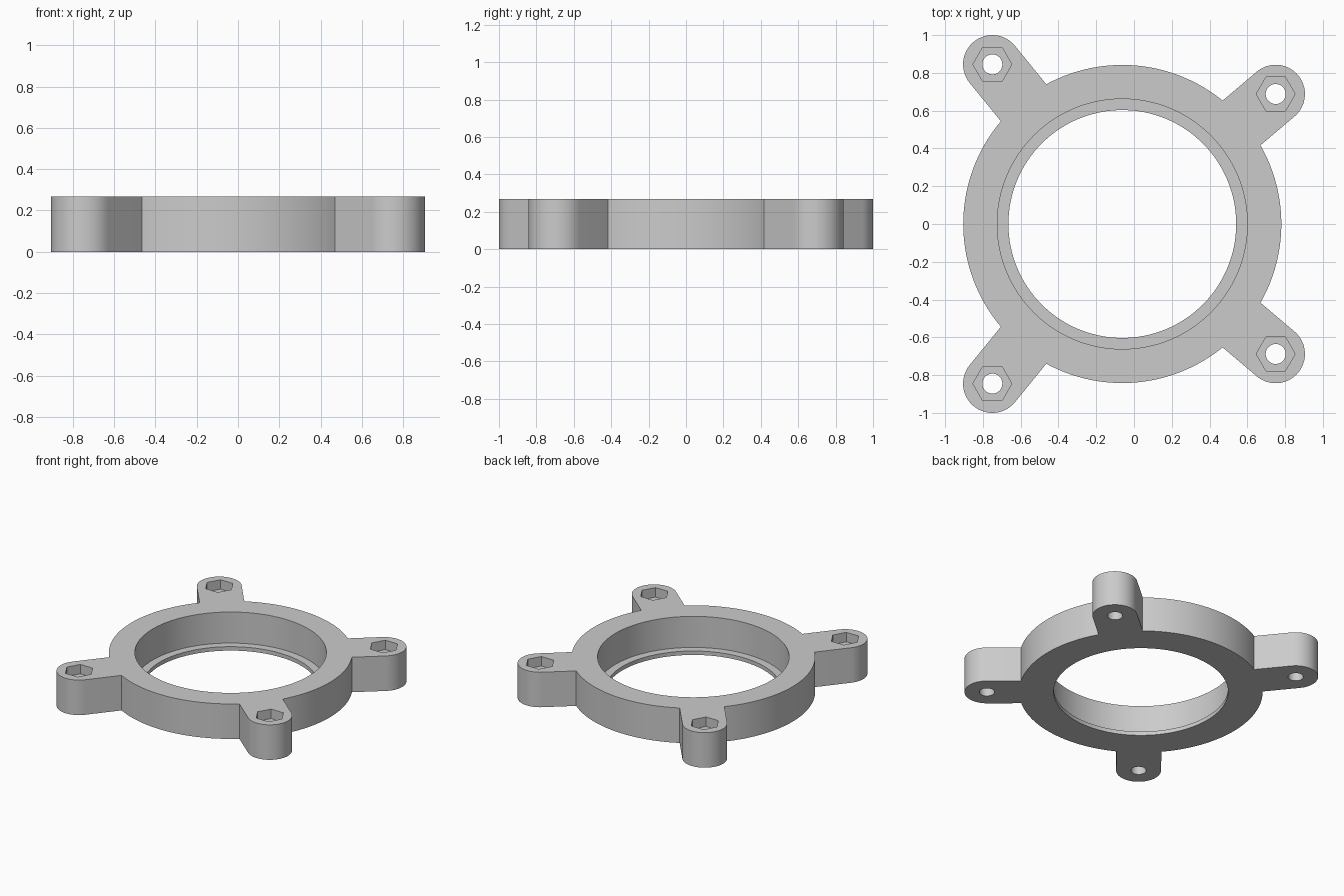
import bpy, bmesh
from math import sin, cos, asin, atan2, hypot, pi, tau

if "Cube" in bpy.data.objects:
    bpy.data.objects.remove(bpy.data.objects["Cube"])

HEIGHT = 0.267
RING_X, RING_R = -0.062, 0.842
BORE_R, LIP_R, LIP_Z = 0.662, 0.603, 0.03
LUG_R, HOLE_R, NUT_R, NUT_DEPTH = 0.155, 0.053, 0.103, 0.072
LUGS = [(0.75, 0.688), (-0.75, 0.845), (-0.75, -0.845), (0.75, -0.688)]

grey = bpy.data.materials.new("grey plastic")
grey.use_nodes = True
grey.diffuse_color = (0.6, 0.6, 0.6, 1)
grey.node_tree.nodes["Principled BSDF"].inputs["Base Color"].default_value = (0.6, 0.6, 0.6, 1)


def arc(x, y, r, start, end, n):
    steps = [start + (end - start) * i / n for i in range(n + 1)]
    return [(x + r * cos(a), y + r * sin(a)) for a in steps]


def prism(name, points, z0, z1):
    """Extrude a flat outline from z0 to z1."""
    bm = bmesh.new()
    face = bm.faces.new([bm.verts.new((x, y, z0)) for x, y in points])
    top = bmesh.ops.extrude_face_region(bm, geom=[face])["geom"]
    for v in top:
        if isinstance(v, bmesh.types.BMVert):
            v.co.z = z1
    bmesh.ops.recalc_face_normals(bm, faces=bm.faces)
    mesh = bpy.data.meshes.new(name)
    bm.to_mesh(mesh)
    bm.free()
    mesh.materials.append(grey)
    obj = bpy.data.objects.new(name, mesh)
    bpy.context.collection.objects.link(obj)
    return obj


# Outer outline: ring arcs joined to four round-ended lugs
outline = []
angles = [atan2(y, x - RING_X) % tau for x, y in LUGS]
half = asin(LUG_R / RING_R)
for i, (x, y) in enumerate(LUGS):
    a = angles[i]
    following = angles[(i + 1) % 4] + (tau if i == 3 else 0)
    outline += arc(x, y, LUG_R, a - pi / 2, a + pi / 2, 32)
    outline += arc(RING_X, 0, RING_R, a + half, following - half, 36)
body = prism("mounting_ring", outline, 0, HEIGHT)


def cut(name, x, y, r, sides, z0, z1):
    """Subtract an upright prism from the body."""
    points = arc(x, y, r, 0, tau, sides)[:-1]
    cutter = prism(name, points, z0, z1)
    cutter.hide_render = True
    mod = body.modifiers.new(name, "BOOLEAN")
    mod.operation = "DIFFERENCE"
    mod.solver = "EXACT"
    mod.object = cutter
    bpy.ops.object.modifier_apply(modifier=name)
    bpy.data.objects.remove(cutter)


bpy.ops.object.select_all(action="DESELECT")
body.select_set(True)
bpy.context.view_layer.objects.active = body

# Stepped bore leaving a thin lip at the bottom
cut("bore", RING_X, 0, BORE_R, 128, LIP_Z, HEIGHT + 0.1)
cut("lip_opening", RING_X, 0, LIP_R, 128, -0.1, HEIGHT)

# Bolt holes with hexagonal nut pockets
for x, y in LUGS:
    cut("nut_pocket", x, y, NUT_R, 6, HEIGHT - NUT_DEPTH, HEIGHT + 0.1)
    cut("bolt_hole", x, y, HOLE_R, 32, -0.1, HEIGHT)

bpy.ops.object.shade_smooth_by_angle()
